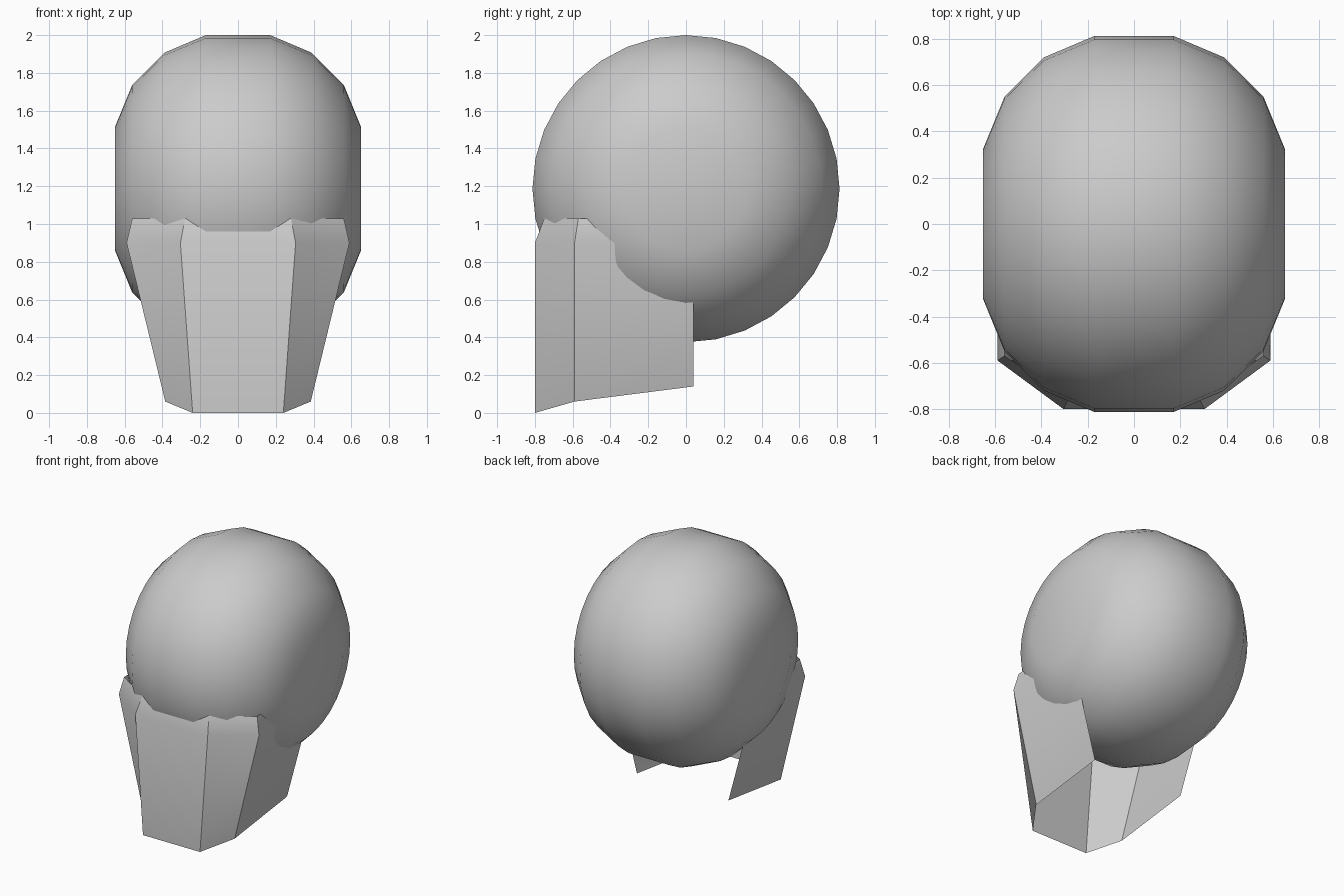
import bpy, bmesh, math

if "Cube" in bpy.data.objects:
    bpy.data.objects.remove(bpy.data.objects["Cube"])


def make_object(name, bm, angle):
    bmesh.ops.recalc_face_normals(bm, faces=bm.faces)
    mesh = bpy.data.meshes.new(name)
    bm.to_mesh(mesh)
    bm.free()
    obj = bpy.data.objects.new(name, mesh)
    bpy.context.collection.objects.link(obj)
    bpy.ops.object.select_all(action='DESELECT')
    obj.select_set(True)
    bpy.context.view_layer.objects.active = obj
    bpy.ops.object.shade_smooth_by_angle(angle=math.radians(angle))
    return obj


# Cranium: half profile (x, radius) mirrored and spun about the x axis
CENTRE_Z = 1.187
half = [(0.17, 0.813), (0.39, 0.72), (0.56, 0.55), (0.652, 0.325), (0.652, 0.0)]
profile = [(-x, r) for x, r in reversed(half)] + half
bm = bmesh.new()
verts = [bm.verts.new((x, 0, CENTRE_Z + r)) for x, r in profile]
edges = [bm.edges.new(pair) for pair in zip(verts, verts[1:])]
bmesh.ops.spin(bm, geom=verts + edges, cent=(0, 0, CENTRE_Z), axis=(1, 0, 0),
               angle=math.tau, steps=32, use_duplicate=False)
bmesh.ops.remove_doubles(bm, verts=bm.verts, dist=0.001)
make_object("cranium", bm, 45)

# Jaw: open sheet lofted through three rows (lower edge, cheek line, tucked-in rim)
rows = [
    [(0.24, -0.80, 0.0), (0.385, -0.59, 0.06), (0.385, 0.04, 0.14)],
    [(0.305, -0.80, 0.90), (0.59, -0.59, 0.90), (0.59, 0.04, 0.90)],
    [(0.28, -0.75, 1.03), (0.56, -0.57, 1.03), (0.56, 0.04, 1.03)],
]
bm = bmesh.new()
grid = []
for row in rows:
    full = [(-x, y, z) for x, y, z in reversed(row)] + row
    grid.append([bm.verts.new(p) for p in full])
for low, high in zip(grid, grid[1:]):
    for i in range(len(low) - 1):
        bm.faces.new((low[i], low[i + 1], high[i + 1], high[i]))
make_object("jaw", bm, 30)
